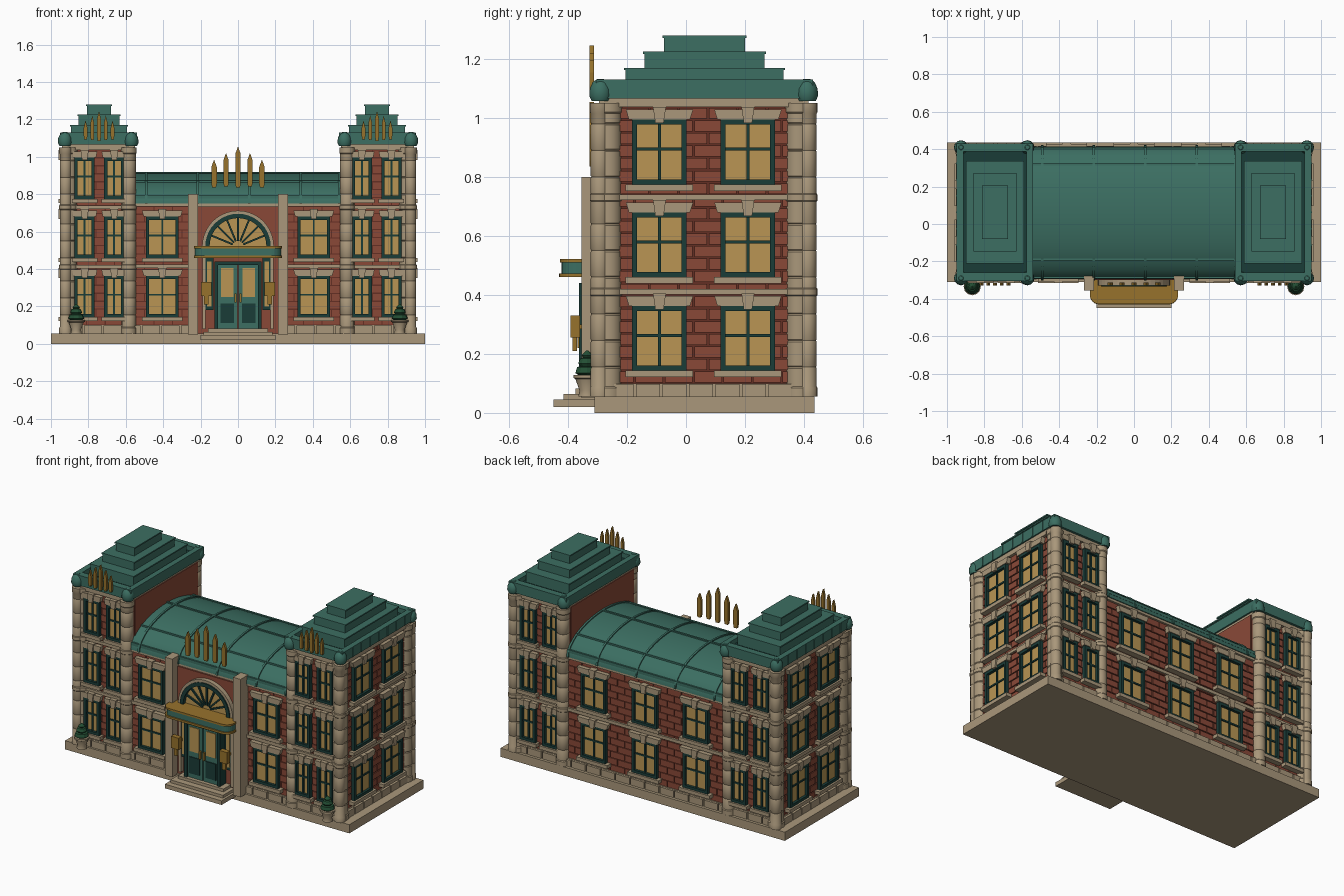
import bpy, bmesh, math
from mathutils import Matrix, Vector

if "Cube" in bpy.data.objects:
    bpy.data.objects.remove(bpy.data.objects["Cube"])

COL = {"stone": (168, 150, 122), "roof": (62, 110, 98), "brick": (136, 74, 58), "mortar": (100, 50, 40),
       "glass": (184, 148, 84), "dark": (32, 62, 58), "gold": (150, 114, 48), "leaf": (40, 80, 55)}
PARTS = {}          # (part name, colour) -> bmesh
I = Matrix()


def frame(o, u, d, w=(0, 0, 1)):
    """Local frame: u along the wall, d outward, w up."""
    m = Matrix((u, d, w)).transposed().to_4x4()
    m.translation = Vector(o)
    return m


def get(part):
    if part not in PARTS:
        PARTS[part] = bmesh.new()
    return PARTS[part]


def prism(part, pts, d0, d1, M=I):
    bm = get(part)
    a = [bm.verts.new(M @ Vector((u, d0, z))) for u, z in pts]
    b = [bm.verts.new(M @ Vector((u, d1, z))) for u, z in pts]
    bm.faces.new(a)
    bm.faces.new(b[::-1])
    for i in range(len(a)):
        j = (i + 1) % len(a)
        bm.faces.new((a[i], b[i], b[j], a[j]))


def box(part, u0, u1, d0, d1, z0, z1, M=I):
    prism(part, [(u0, z0), (u1, z0), (u1, z1), (u0, z1)], d0, d1, M)


def lathe(part, prof, x, y, n=16):
    bm = get(part)
    rings = [[bm.verts.new((x + r * math.cos(2 * math.pi * i / n), y + r * math.sin(2 * math.pi * i / n), z))
              for i in range(n)] for r, z in prof]
    for a, b in zip(rings, rings[1:]):
        for i in range(n):
            j = (i + 1) % n
            bm.faces.new((a[i], a[j], b[j], b[i]))
    bm.faces.new(rings[0][::-1])
    bm.faces.new(rings[-1])


def arc(r, z=0.52, n=20):
    return [(r * math.cos(math.pi * i / n), z + r * math.sin(math.pi * i / n)) for i in range(n + 1)]


def bricks(M, u0, u1, z0, z1, L=0.1, H=0.042, g=0.003):
    rows = int((z1 - z0) / H)
    h = (z1 - z0) / rows
    for r in range(rows):
        u = u0 - (L / 2 if r % 2 else 0)
        while u < u1 - 0.01:
            a, b = max(u, u0), min(u + L, u1)
            if b - a > 2.5 * g:
                box(("brick_courses", "brick"), a + g, b - g, -0.004, 0.006, z0 + r * h + g, z0 + (r + 1) * h - g, M)
            u += L


def window(M, u, z, w, m=0.022, h=0.22):
    a, b, t = u - w / 2, u + w / 2, 0.017
    F = ("window_frames", "dark")
    box(("window_glass", "glass"), a + .005, b - .005, 0, 0.011, z + .005, z + h - .005, M)
    for e in ((a, a + t, z, z + h), (b - t, b, z, z + h), (a + t, b - t, z, z + t), (a + t, b - t, z + h - t, z + h)):
        box(F, e[0], e[1], 0, 0.028, e[2], e[3], M)
    box(F, u - .005, u + .005, 0, .018, z + t, z + h - t, M)
    box(F, a + t, b - t, 0, .017, z + h * .52, z + h * .52 + .01, M)
    box(("window_sills", "stone"), a - m, b + m, 0, 0.04, z - .022, z, M)
    zt, L = z + h, ("window_lintels", "stone")
    prism(L, [(a - m * .5, zt), (b + m * .5, zt), (b + m, zt + .034), (a - m, zt + .034)], 0, .032, M)
    prism(L, [(u - .014, zt - .012), (u + .014, zt - .012), (u + .022, zt + .042), (u - .022, zt + .042)], 0, .041, M)


def column(x, y, r, z0, z1, bands):
    prof = [(r * 1.1, z0), (r * 1.1, z0 + .03), (r, z0 + .035)]
    z = z0 + .1
    while z < z1 - .05:
        if any(abs(z - b) < .035 for b in bands):
            z += .035
            continue
        prof += [(r, z - .004), (r * .93, z), (r, z + .004)]
        z += .09
    for b in bands:
        prof += [(r, b - .014), (r * 1.1, b - .01), (r * 1.1, b + .01), (r, b + .014)]
    prof.sort(key=lambda p: p[1])
    prof += [(r, z1 - .035), (r * 1.1, z1 - .03), (r * 1.1, z1)]
    lathe(("columns", "stone"), prof, x, y)


def spike(x, z0, z1, w, y=-.32):
    prism(("roof_crests", "gold"), [(x - w * .35, z0), (x + w * .35, z0), (x + w / 2, z0 + .02), (x + w / 2, z1 - .04),
                                    (x, z1), (x - w / 2, z1 - .04), (x - w / 2, z0 + .02)], y - .008, y + .008)


ROWS = (.143, .46, .775)
YF, YB = -.275, .395
FRONT = frame((0, YF, 0), (1, 0, 0), (0, -1, 0))
BACK = frame((0, YB, 0), (1, 0, 0), (0, 1, 0))
SIDE = {s: frame((s * .92, 0, 0), (0, 1, 0), (s, 0, 0)) for s in (1, -1)}

# plinth and base blocks
box(("plinth", "stone"), -1, 1, -.31, .435, 0, .055)
box(("base_course", "stone"), -.93, .93, YF - .008, YB + .008, .055, .1)
for M, h, n in ((FRONT, .93, 18), (BACK, .93, 18)):
    for i in range(n):
        u = -h + 2 * h * i / n
        box(("base_blocks", "stone"), u + .004, u + 2 * h / n - .004, 0, .022, .055, .098, M)
for M in SIDE.values():
    for i in range(7):
        box(("base_blocks", "stone"), -.26 + i * .09, -.178 + i * .09, 0, .025, .055, .098, M)

# central block
box(("central_walls", "mortar"), -.56, .56, YF, YB, .055, .74)
box(("central_cornice", "stone"), -.56, .56, YF - .015, YB + .015, .735, .752)
for M in (FRONT, BACK):
    bricks(M, -.55, .55, .1, .735)
    box(("belt_courses", "stone"), -.56, .56, 0, .018, .405, .425, M)
for z in ROWS[:2]:
    for x in (-.405, .405):
        window(FRONT, x, z, .175)
    for x in (-.36, 0, .36):
        window(BACK, x, z, .175)

# barrel roof with ribs
def vault(a, b, n=24):
    return [(.06 + a * math.cos(math.pi * i / n), .75 + b * math.sin(math.pi * i / n)) for i in range(n + 1)]
LONG = frame((0, 0, 0), (0, 1, 0), (1, 0, 0))
prism(("barrel_roof", "roof"), vault(.355, .162), -.56, .56, LONG)
for x in (-.49, -.215, .06, .335, .54):
    prism(("roof_ribs", "roof"), vault(.362, .169), x - .006, x + .006, LONG)
for y in (-.285, -.19, .065, .32, .405):
    z = .75 + .162 * math.sqrt(1 - ((y - .06) / .355) ** 2)
    box(("roof_ribs", "roof"), -.56, .56, y - .006, y + .006, z - .012, z + .007)

# towers
for s in (1, -1):
    def tb(part, x0, x1, *r):
        box(part, min(s * x0, s * x1), max(s * x0, s * x1), *r)
    tb(("tower_walls", "mortar"), .55, .92, YF, YB, .055, 1.05)
    for z in (.402, .722):
        tb(("belt_courses", "stone"), .56, .935, YF - .016, YB + .016, z, z + .018)
    tb(("tower_cornice", "stone"), .55, .94, YF - .02, YB + .02, 1.037, 1.068)
    for M in (FRONT, BACK):
        bricks(M, min(s * .57, s * .91), max(s * .57, s * .91), .1, 1.037)
        for z in ROWS:
            for x in (.662, .82):
                window(M, s * x, z, .108, .014)
    bricks(SIDE[s], YF, YB, .1, 1.037)
    tb(("tower_inner_wall", "brick"), .545, .56, YF + .02, YB - .02, .7, 1.05)
    for z in ROWS:
        for y in (-.09, .21):
            window(SIDE[s], y, z, .185)
    # corner columns
    for y, k in ((YF, -1), (YB, 1)):
        column(s * .905, y - k * .012, .045, .055, 1.05, (.41, .73))
        column(s * .922, y + k * .017, .031, .055, 1.05, (.41, .73))
        column(s * .584, y + k * .005, .038, .055, 1.05, (.41, .73))
        for x in (.57, .925):
            lathe(("eave_corner_caps", "roof"), [(.03, 1.058), (.038, 1.075), (.036, 1.1), (.026, 1.122), (.01, 1.133)],
                  s * x, y + k * .015, 12)
    # eave rim, deck and stepped roof
    R = ("tower_eaves", "roof")
    tb(("tower_deck", "dark"), .56, .93, -.29, .41, 1.066, 1.1)
    for x0, x1, y0, y1 in ((.54, .575, -.305, .43), (.912, .948, -.305, .43), (.575, .912, -.305, -.26), (.575, .912, .387, .43)):
        tb(R, x0, x1, y0, y1, 1.066, 1.13)
    for i in range(7):
        y = -.2 + i * .0875
        tb(R, .945, .952, y - .004, y + .004, 1.068, 1.128)
    for hx, hy, z0, z1 in ((.15, .268, 1.09, 1.17), (.11, .204, 1.17, 1.225), (.065, .137, 1.225, 1.28)):
        tb(("stepped_roof", "roof"), .743 - hx, .743 + hx, .063 - hy, .063 + hy, z0, z1)
        tb(("stepped_roof", "roof"), .743 - hx - .005, .743 + hx + .005, .063 - hy - .005, .063 + hy + .005, z1 - .008, z1)
    for i in range(-2, 3):
        spike(s * .743 + i * .036, 1.085 + .004 * abs(i), 1.245 - .025 * abs(i), .02)
    # planters
    lathe(("planters", "stone"), [(.03, .055), (.026, .075), (.04, .115), (.046, .118), (.046, .128)], s * .865, -.335, 12)
    lathe(("shrubs", "leaf"), [(.02, .12), (.042, .135), (.036, .155), (.024, .158), (.032, .168), (.024, .185),
                               (.015, .188), (.02, .195), (.003, .212)], s * .865, -.335, 10)
for i in range(-2, 3):
    spike(i * .064, .835 + .006 * (abs(i) % 2), 1.055 - .035 * abs(i), .029)

# entrance bay
E = frame((0, -.3, 0), (1, 0, 0), (0, -1, 0))
box(("entrance_wall", "brick"), -.23, .23, -.3, -.26, .055, .735)
S, D, G, O = ("entrance_surround", "stone"), ("entrance_frames", "dark"), ("entrance_glass", "glass"), ("entrance_gold", "gold")
for s in (1, -1):
    box(("pilasters", "stone"), s * .24 - .026, s * .24 + .026, -.355, -.26, .05, .8)
    box(S, s * .183 - .008, s * .183 + .008, 0, .025, .08, .52, E)
    box(D, s * .153 - .022, s * .153 + .022, 0, .02, .18, .46, E)
    box(G, s * .155 - .012, s * .155 + .012, 0, .026, .2, .44, E)
    # wall lanterns
    box(("lanterns", "gold"), s * .17 - .027, s * .17 + .027, .06, .092, .255, .33, E)
    box(("lanterns", "gold"), s * .17 - .012, s * .17 + .012, .07, .085, .21, .255, E)
    box(("lanterns", "gold"), s * .17 - .008, s * .17 + .008, 0, .07, .285, .3, E)
    # door leaves
    box(("doors", "roof"), s * .055 - .053, s * .055 + .053, 0, .052, .08, .42, E)
    box(G, s * .058 - .034, s * .058 + .034, .05, .056, .25, .405, E)
    box(D, s * .058 - .036, s * .058 + .036, .05, .058, .11, .215, E)
    box(O, s * .014 - .005, s * .014 + .005, .05, .068, .22, .27, E)
    box(D, s * .116 - .01, s * .116 + .01, 0, .062, .075, .44, E)
box(D, -.126, .126, 0, .062, .42, .44, E)

# arched fanlight
prism(G, arc(.155), 0, .01, E)
prism(D, arc(.175) + arc(.152)[::-1], 0, .035, E)
prism(S, arc(.192) + arc(.175)[::-1], 0, .028, E)
for i in range(1, 8):
    a = math.pi * i / 8
    c, k = math.cos(a), math.sin(a)
    prism(D, [(.03 * c - .005 * k, .52 + .03 * k + .005 * c), (.155 * c - .005 * k, .52 + .155 * k + .005 * c),
              (.155 * c + .005 * k, .52 + .155 * k - .005 * c), (.03 * c + .005 * k, .52 + .03 * k - .005 * c)], 0, .02, E)

# canopy with rounded front corners
PLAN = frame((0, 0, 0), (1, 0, 0), (0, 0, 1), (0, -1, 0))
def plan(hx, y, r=.05):
    q = [(hx - r + r * math.sin(math.pi * i / 12), y - r + r * math.cos(math.pi * i / 12)) for i in range(6, -1, -1)]
    return [(-hx, .295), (hx, .295)] + q + [(-u, v) for u, v in q[::-1]]
prism(("canopy", "roof"), plan(.23, .422), .472, .512, PLAN)
for hx, y, z0, z1 in ((.236, .43, .46, .473), (.236, .428, .51, .522)):
    prism(("canopy_trim", "gold"), plan(hx, y), z0, z1, PLAN)

# steps
box(("steps", "stone"), -.2, .2, -.45, -.3, .02, .046)
box(("steps", "stone"), -.185, .185, -.415, -.3, .046, .064)
box(("steps", "stone"), -.16, .16, -.375, -.3, .064, .082)

# turn the gathered parts into objects
for k, c in COL.items():
    m = bpy.data.materials.new(k)
    m.diffuse_color = [(v / 255) ** 2.2 for v in c] + [1]
    m.use_nodes = True
    m.node_tree.nodes["Principled BSDF"].inputs["Base Color"].default_value = m.diffuse_color
for (name, colour), bm in PARTS.items():
    bmesh.ops.recalc_face_normals(bm, faces=bm.faces)
    me = bpy.data.meshes.new(name)
    bm.to_mesh(me)
    bm.free()
    me.materials.append(bpy.data.materials[colour])
    ob = bpy.data.objects.new(name, me)
    bpy.context.collection.objects.link(ob)
    if name in ("columns", "barrel_roof", "eave_corner_caps", "planters", "roof_ribs"):
        bpy.ops.object.select_all(action='DESELECT')
        ob.select_set(True)
        bpy.context.view_layer.objects.active = ob
        bpy.ops.object.shade_smooth_by_angle(angle=math.radians(35))
